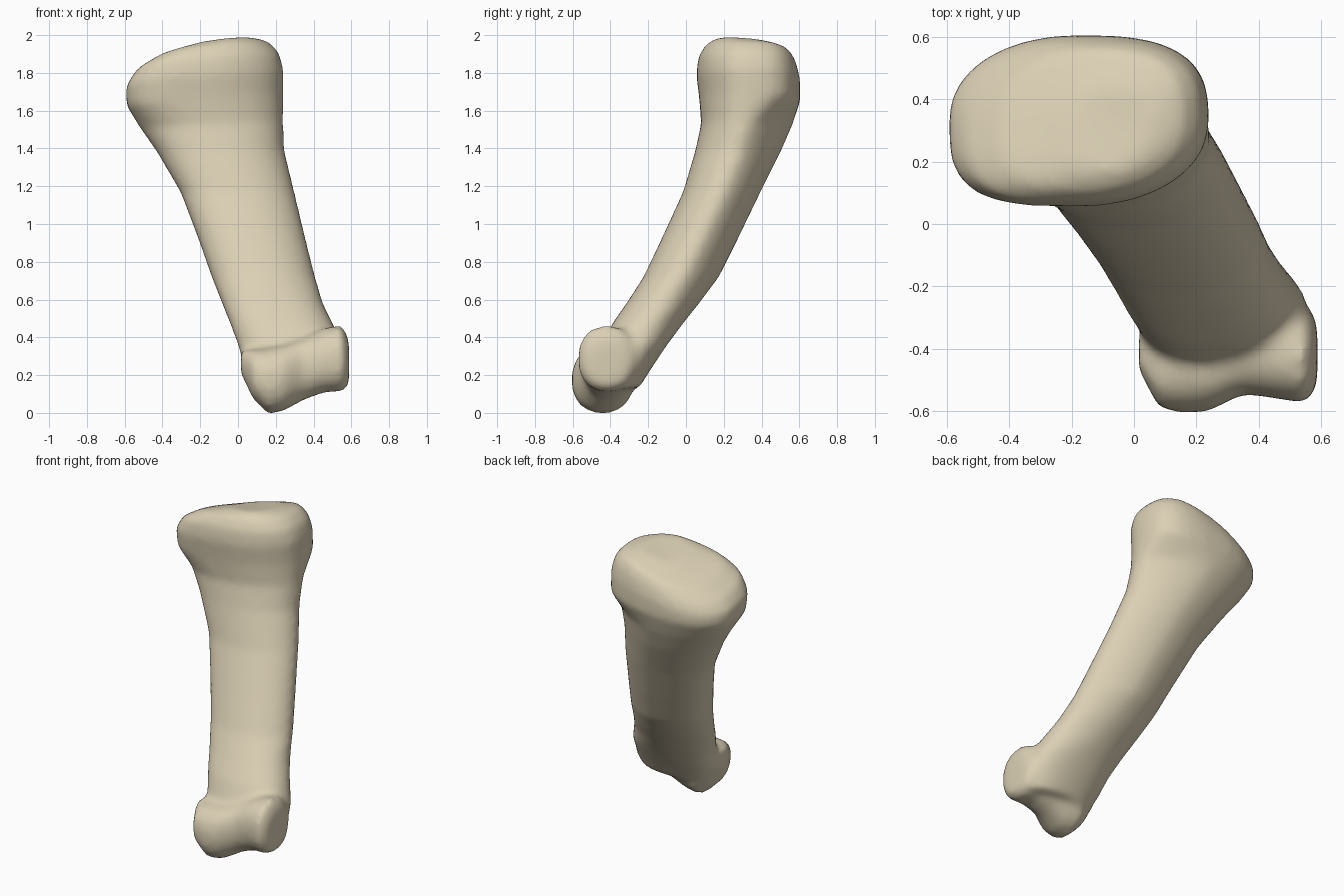
import bpy, bmesh
from math import cos, sin, pi, copysign

cube = bpy.data.objects.get("Cube")
if cube:
    bpy.data.objects.remove(cube, do_unlink=True)

SIDES = 40

bone = bpy.data.materials.new("bone_tan")
bone.use_nodes = True
colour = (0.71, 0.63, 0.46, 1)
bone.diffuse_color = colour
bone.node_tree.nodes["Principled BSDF"].inputs["Base Color"].default_value = colour

# Corner roundness: back left, back right, front right, front left
FOOT = (0.95, 0.95, 0.9, 0.75)
ANKLE = (1.15, 0.97, 0.9, 0.78)
SHAFT = (1.3, 0.97, 0.87, 0.95)
HEAD = (0.7, 0.94, 0.6, 0.95)


def rounded(angle, power):
    """Point on a unit superellipse."""
    c, s = cos(angle), sin(angle)
    return copysign(abs(c) ** power, c), copysign(abs(s) ** power, s)


def loft(bm, rings):
    """Skin a list of closed rings and cap both ends."""
    loops = [[bm.verts.new(p) for p in ring] for ring in rings]
    for a, b in zip(loops, loops[1:]):
        for i in range(SIDES):
            j = (i + 1) % SIDES
            bm.faces.new((a[i], a[j], b[j], b[i]))
    bm.faces.new(loops[0][::-1])
    bm.faces.new(loops[-1])


def shaft_ring(corners, z, x0, x1, y0, y1, tilt_x=0, tilt_y=0, twist=0):
    """Section of the shaft, tilted and twisted, with its own corners."""
    ring = []
    for i in range(SIDES):
        u, v = rounded(2 * pi * i / SIDES, corners[4 * i // SIDES])
        dx, dy = u * (x1 - x0) / 2, v * (y1 - y0) / 2
        ring.append(((x0 + x1) / 2 + dx, (y0 + y1) / 2 + dy,
                     z + tilt_x * dx + tilt_y * dy + twist * dx * dy))
    return ring


def roller_ring(x, y, z, ry, rz):
    """Section of the lower joint, across the x axis."""
    ring = []
    for i in range(SIDES):
        u, v = rounded(2 * pi * i / SIDES, 0.88)
        ring.append((x, y + u * ry, z + v * rz))
    return ring


bm = bmesh.new()

# Shaft flaring into the broad, sloping upper head
loft(bm, [shaft_ring(*s) for s in (
    (FOOT, 0.13, 0.09, 0.55, -0.46, -0.25),
    (FOOT, 0.24, 0.03, 0.57, -0.48, -0.18),
    (FOOT, 0.36, 0.00, 0.555, -0.45, -0.10),
    (ANKLE, 0.48, -0.045, 0.50, -0.385, -0.01),
    (ANKLE, 0.58, -0.085, 0.45, -0.315, 0.07),
    (SHAFT, 0.72, -0.14, 0.41, -0.225, 0.175),
    (SHAFT, 0.92, -0.21, 0.36, -0.13, 0.275),
    (SHAFT, 1.17, -0.305, 0.30, -0.015, 0.395),
    (SHAFT, 1.39, -0.43, 0.245, 0.05, 0.505, 0.02),
    (SHAFT, 1.53, -0.52, 0.24, 0.08, 0.565, 0.05),
    (HEAD, 1.66, -0.59, 0.24, 0.07, 0.605, 0.08, -0.03),
    (HEAD, 1.77, -0.595, 0.24, 0.055, 0.605, 0.13, -0.08, 0.2),
    (HEAD, 1.85, -0.545, 0.215, 0.065, 0.59, 0.16, -0.13, 0.35),
    (HEAD, 1.915, -0.43, 0.155, 0.105, 0.56, 0.19, -0.15, 0.4),
    (HEAD, 1.965, -0.21, 0.06, 0.17, 0.44, 0.17, -0.15, 0.4),
)])

# Lower joint: two knuckles with a shallow groove between them
loft(bm, [roller_ring(*s) for s in (
    (0.015, -0.41, 0.27, 0.06, 0.06),
    (0.08, -0.455, 0.205, 0.135, 0.13),
    (0.16, -0.442, 0.17, 0.165, 0.175),
    (0.24, -0.44, 0.185, 0.16, 0.175),
    (0.35, -0.41, 0.235, 0.135, 0.165),
    (0.46, -0.41, 0.28, 0.15, 0.17),
    (0.545, -0.42, 0.288, 0.155, 0.175),
    (0.575, -0.415, 0.275, 0.13, 0.145),
    (0.588, -0.42, 0.265, 0.08, 0.10),
)])

bmesh.ops.recalc_face_normals(bm, faces=bm.faces)
mesh = bpy.data.meshes.new("toe_bone")
bm.to_mesh(mesh)
bm.free()
mesh.materials.append(bone)
obj = bpy.data.objects.new("toe_bone", mesh)
bpy.context.collection.objects.link(obj)

# Fuse shaft and joint into one softened surface
fuse = obj.modifiers.new("fuse", 'REMESH')
fuse.mode = 'VOXEL'
fuse.voxel_size = 0.02
fuse.use_smooth_shade = True
soften = obj.modifiers.new("soften", 'SMOOTH')
soften.factor = 0.5
soften.iterations = 10
